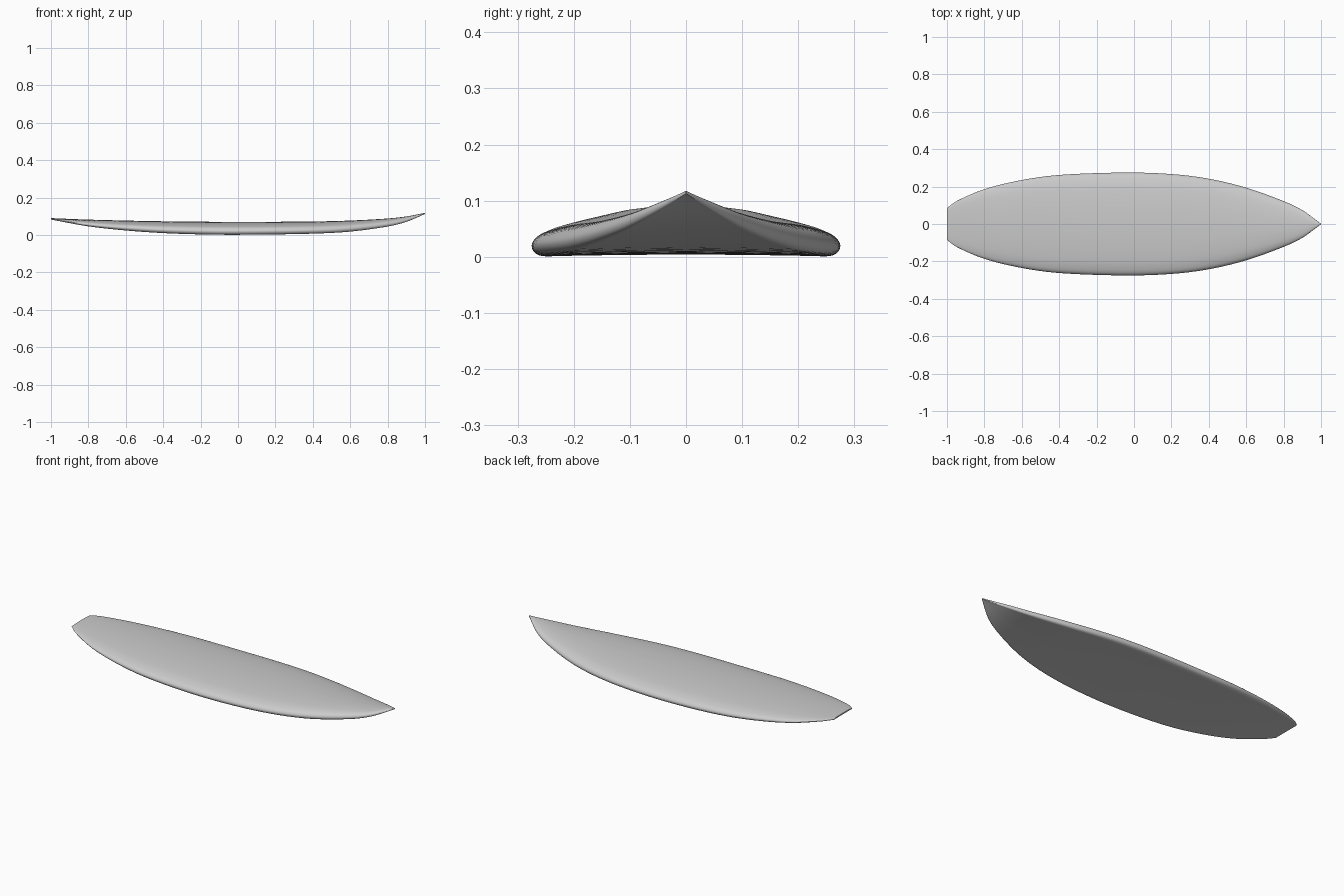
import bpy, bmesh, math

cube = bpy.data.objects.get("Cube")
if cube:
    bpy.data.objects.remove(cube, do_unlink=True)


def curve(points, x):
    """Smooth cubic through (position, value) points."""
    n = len(points)

    def slope(k):
        a, b = points[max(k - 1, 0)], points[min(k + 1, n - 1)]
        return (b[1] - a[1]) / (b[0] - a[0])

    i = 0
    while i < n - 2 and x > points[i + 1][0]:
        i += 1
    (x0, y0), (x1, y1) = points[i], points[i + 1]
    h = x1 - x0
    t = (x - x0) / h
    return ((1 + 2 * t) * (1 - t) ** 2 * y0 + t * (1 - t) ** 2 * h * slope(i)
            + t * t * (3 - 2 * t) * y1 + t * t * (t - 1) * h * slope(i + 1))


# Plan outline, bottom rocker and deck line along the length
HALF_WIDTH = [(-1, .085), (-.95, .122), (-.8, .186), (-.6, .235), (-.4, .262),
              (-.05, .275), (.2, .267), (.4, .242), (.6, .194), (.8, .122),
              (.9, .074), (1, .001)]
BOTTOM = [(-1, .082), (-.8, .046), (-.6, .024), (-.4, .01), (-.2, .003),
          (0, .001), (.4, .007), (.6, .018), (.8, .045), (.9, .07), (1, .112)]
DECK = [(-1, .09), (-.8, .082), (-.4, .073), (0, .07), (.4, .072),
        (.6, .077), (.8, .088), (.9, .099), (1, .118)]
# Half cross-section as fractions of half width and thickness
SECTION = [(0, .05), (.5, .03), (.8, .01), (.91, 0), (.96, .04), (.99, .14),
           (1, .28), (.985, .42), (.95, .55), (.88, .67), (.75, .8),
           (.55, .9), (.3, .97), (0, 1)]

STATIONS, STEPS = 64, 3
last = len(SECTION) - 1
ys = [(k, p[0]) for k, p in enumerate(SECTION)]
zs = [(k, p[1]) for k, p in enumerate(SECTION)]
half = [(curve(ys, k / STEPS), curve(zs, k / STEPS)) for k in range(last * STEPS + 1)]
ring = half + [(-y, z) for y, z in half[-2:0:-1]]

# Board lofted from tail to nose
bm = bmesh.new()
loops = []
for s in range(STATIONS + 1):
    x = -math.cos(math.pi * s / STATIONS)
    w, b, t = (curve(line, x) for line in (HALF_WIDTH, BOTTOM, DECK))
    loops.append([bm.verts.new((x, w * y, b + (t - b) * z)) for y, z in ring])
for a, b in zip(loops, loops[1:]):
    for k in range(len(ring)):
        m = (k + 1) % len(ring)
        bm.faces.new((a[k], a[m], b[m], b[k]))
bm.faces.new(loops[0])
bm.faces.new(loops[-1])
bmesh.ops.recalc_face_normals(bm, faces=bm.faces)
mesh = bpy.data.meshes.new("board")
bm.to_mesh(mesh)
bm.free()
board = bpy.data.objects.new("board", mesh)
bpy.context.collection.objects.link(board)

# Plain light grey finish
grey = bpy.data.materials.new("light_grey")
grey.use_nodes = True
colour = (.6, .6, .6, 1)
grey.diffuse_color = colour
grey.node_tree.nodes["Principled BSDF"].inputs["Base Color"].default_value = colour
mesh.materials.append(grey)

bpy.context.view_layer.objects.active = board
board.select_set(True)
bpy.ops.object.shade_smooth_by_angle(angle=math.radians(40))
